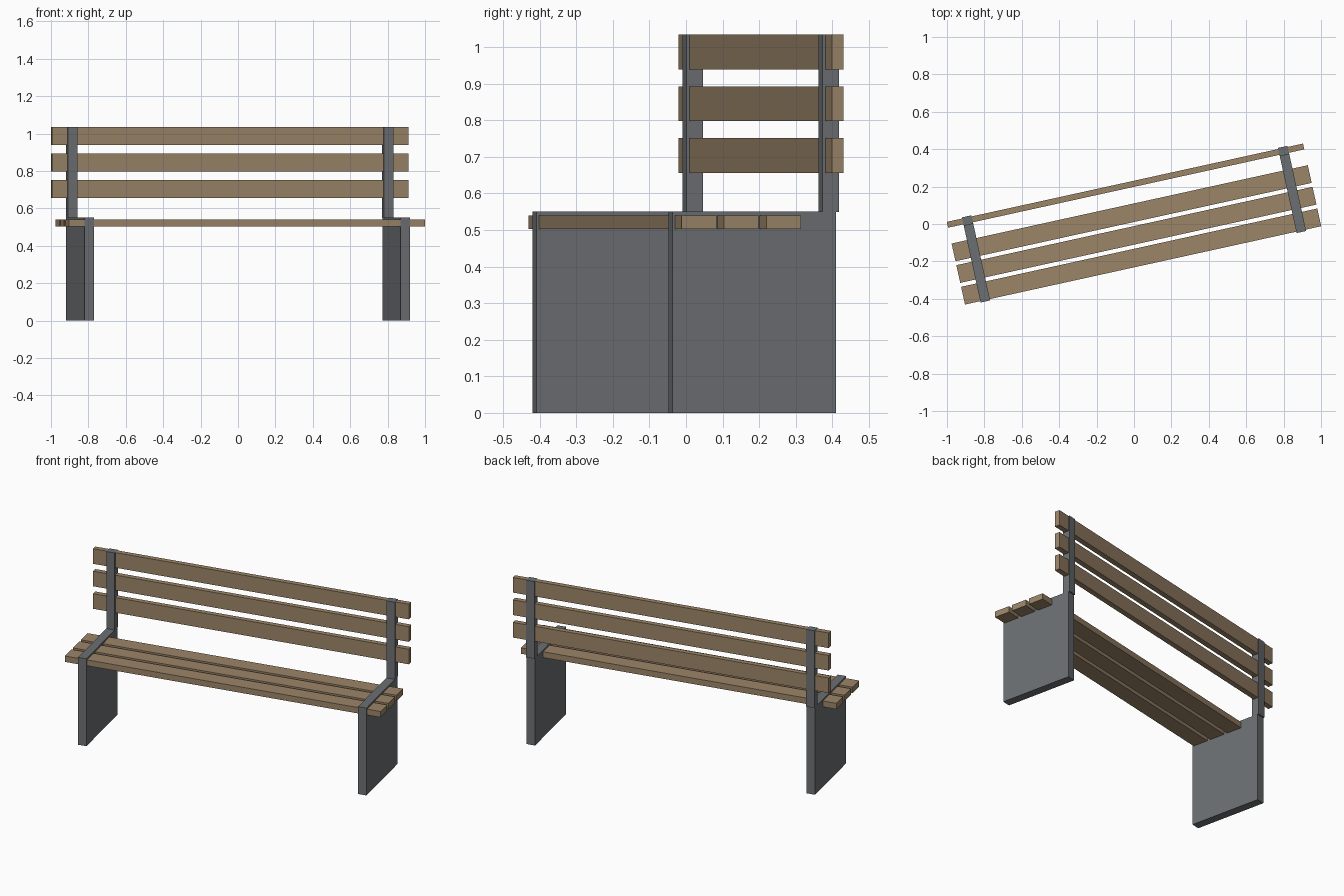
import bpy, bmesh, math
from mathutils import Matrix

if "Cube" in bpy.data.objects:
    bpy.data.objects.remove(bpy.data.objects["Cube"])

TURN = Matrix.Rotation(math.radians(12.4), 4, 'Z')  # the whole bench is turned


def material(name, rgb):
    m = bpy.data.materials.new(name)
    m.diffuse_color = (*rgb, 1)
    m.use_nodes = True
    m.node_tree.nodes["Principled BSDF"].inputs["Base Color"].default_value = m.diffuse_color
    return m


wood = material("weathered wood", (0.33, 0.235, 0.14))
steel = material("grey steel", (0.15, 0.16, 0.17))


def box(name, x, y, z, mat):
    """Box from (min, max) ranges in the bench's own frame."""
    bm = bmesh.new()
    bmesh.ops.create_cube(bm, size=1)
    for v in bm.verts:
        v.co = [(a + b) / 2 + c * (b - a) for c, (a, b) in zip(v.co, (x, y, z))]
    bm.transform(TURN)
    me = bpy.data.meshes.new(name)
    bm.to_mesh(me)
    bm.free()
    me.materials.append(mat)
    ob = bpy.data.objects.new(name, me)
    bpy.context.collection.objects.link(ob)


L = 0.975  # half length of all slats

for i in range(3):
    # seat slats, front to back
    y = -0.2265 + 0.1185 * i
    box(f"seat_slat_{i + 1}", (-L, L), (y, y + 0.097), (0.503, 0.54), wood)
    # backrest slats, bottom to top
    z = 0.656 + 0.1415 * i
    box(f"back_slat_{i + 1}", (-L, L), (0.194, 0.226), (z, z + 0.095), wood)

# slab legs and the backrest posts standing on them
for side, s in (("left", -1), ("right", 1)):
    x = (s * 0.865 - 0.026, s * 0.865 + 0.026)
    box(f"{side}_leg", x, (-0.234, 0.224), (0, 0.55), steel)
    box(f"{side}_post", x, (0.186, 0.232), (0.549, 1.035), steel)
